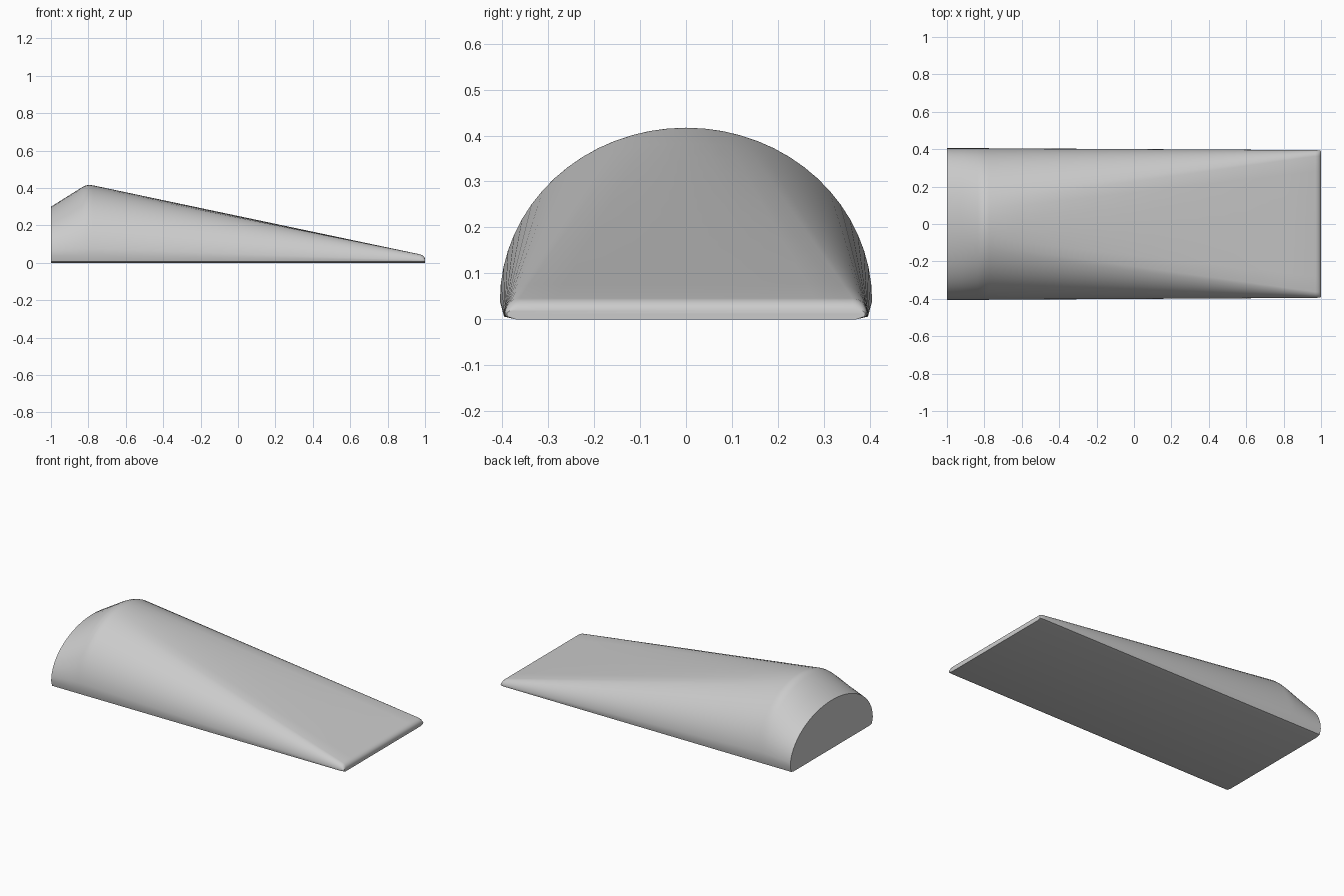
import bpy, bmesh, math

cube = bpy.data.objects.get("Cube")
if cube:
    bpy.data.objects.remove(cube, do_unlink=True)

STEPS = 32          # arc divisions across the width


def arch(height, half_width=0.405):
    """Half-ellipse section standing on a thin, tucked-in foot."""
    foot = 0.04
    pts = [(0.37, 0), (0.396, 0.006)]
    for i in range(STEPS + 1):
        a = math.pi * i / STEPS
        pts.append((half_width * math.cos(a), foot + (height - foot) * math.sin(a)))
    return pts + [(-0.396, 0.006), (-0.37, 0)]


def blade(height, half_width=0.395):
    """Thin flat section whose side points gather at the rounded corners."""
    pts = [(0.37, 0), (half_width - 0.002, 0.006)]
    for i in range(STEPS + 1):
        a = math.pi * i / STEPS
        c, s = math.cos(a), math.sin(a)
        if abs(c) < 0.25:
            y, z = c / 0.25 * 0.36, height
        else:
            t = (abs(c) - 0.25) / 0.75 * math.pi / 2
            y = math.copysign(0.36 + (half_width - 0.36) * math.sin(t), c)
            z = 0.012 + (height - 0.012) * math.cos(t)
        pts.append((y, z))
    return pts + [(-half_width + 0.002, 0.006), (-0.37, 0)]


def blend(a, b, t):
    return [(p[0] + (q[0] - p[0]) * t, p[1] + (q[1] - p[1]) * t) for p, q in zip(a, b)]


# Sections from the tall end, over the rounded ridge, down to the thin tip
sections = [(-1, arch(0.3)), (-0.92, arch(0.35)), (-0.835, arch(0.403)),
            (-0.815, arch(0.413)), (-0.795, arch(0.417))]
ridge, tip = arch(0.414), blade(0.046)
for k in range(13):
    t = k / 12
    sections.append((-0.775 + 1.745 * t, blend(ridge, tip, t)))
sections += [(0.985, blade(0.041, 0.394)), (0.995, blade(0.032, 0.392)), (1, blade(0.022, 0.39))]

# Loft the sections into one closed body
bm = bmesh.new()
rings = [[bm.verts.new((x, y, z)) for y, z in pts] for x, pts in sections]
for r0, r1 in zip(rings, rings[1:]):
    for i in range(len(r0)):
        j = (i + 1) % len(r0)
        bm.faces.new((r0[i], r0[j], r1[j], r1[i]))
bm.faces.new(rings[0])
bm.faces.new(rings[-1])
bmesh.ops.recalc_face_normals(bm, faces=bm.faces)

mesh = bpy.data.meshes.new("wedge_body")
bm.to_mesh(mesh)
bm.free()
body = bpy.data.objects.new("wedge_body", mesh)
bpy.context.collection.objects.link(body)

# Plain grey finish
grey = bpy.data.materials.new("light_grey")
grey.use_nodes = True
colour = (0.6, 0.6, 0.6, 1)
grey.diffuse_color = colour
grey.node_tree.nodes["Principled BSDF"].inputs["Base Color"].default_value = colour
mesh.materials.append(grey)

# Smooth shading that keeps the end and base edges crisp
bpy.context.view_layer.objects.active = body
body.select_set(True)
bpy.ops.object.shade_smooth_by_angle(angle=math.radians(35))
